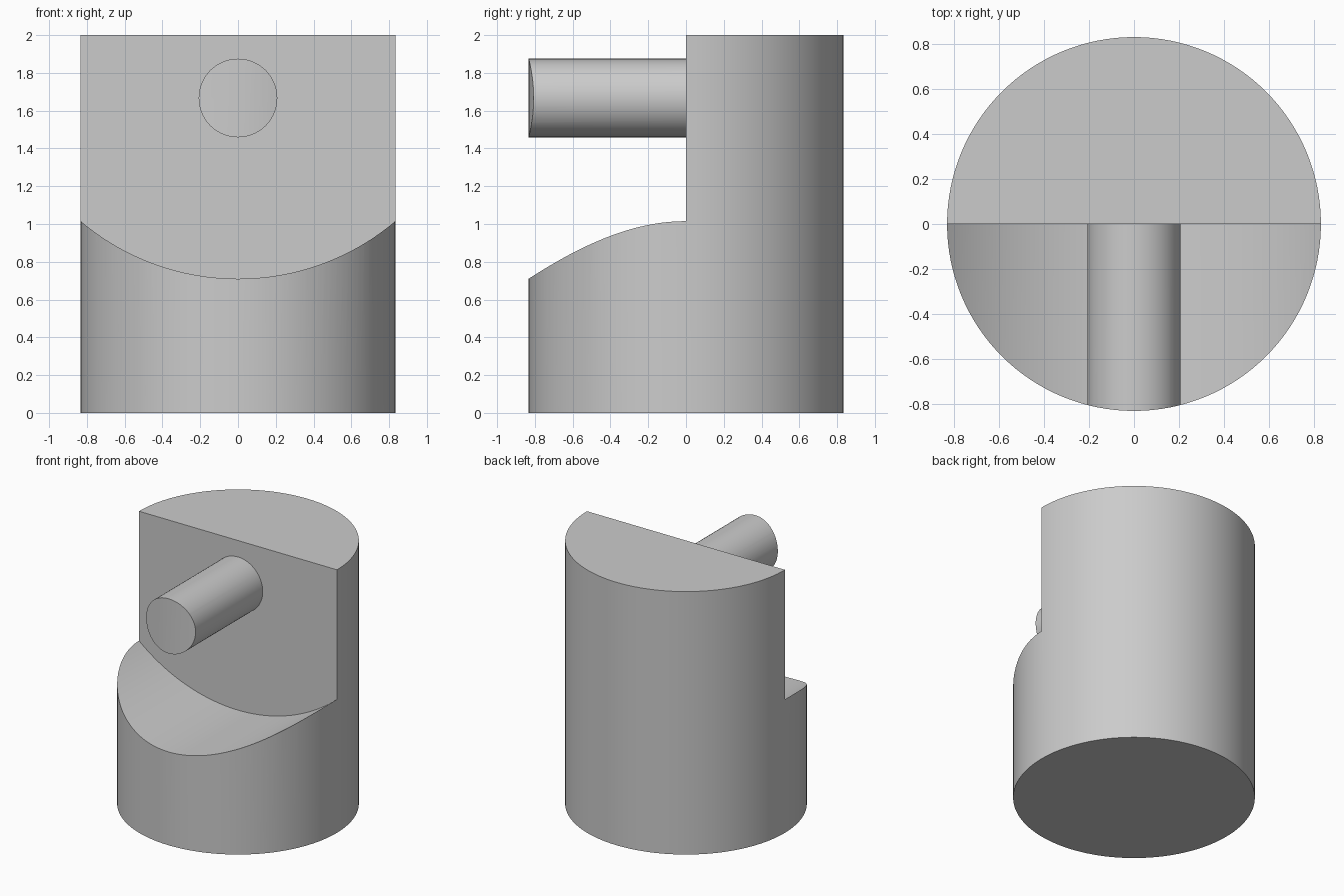
import bpy, bmesh
from math import pi, sin, cos, asin
from mathutils import Matrix

RADIUS, HEIGHT = 0.833, 2.0
TROUGH_RADIUS = 1.29
PIN_RADIUS, PIN_HEIGHT = 0.208, 1.667

if "Cube" in bpy.data.objects:
    bpy.data.objects.remove(bpy.data.objects["Cube"], do_unlink=True)

grey = bpy.data.materials.new("plain grey")
grey.use_nodes = True
colour = (0.6, 0.6, 0.6, 1)
grey.diffuse_color = colour
grey.node_tree.nodes["Principled BSDF"].inputs["Base Color"].default_value = colour


def make_object(name, bm):
    bmesh.ops.recalc_face_normals(bm, faces=bm.faces)
    mesh = bpy.data.meshes.new(name)
    bm.to_mesh(mesh)
    bm.free()
    mesh.materials.append(grey)
    obj = bpy.data.objects.new(name, mesh)
    bpy.context.collection.objects.link(obj)
    return obj


def cylinder(name, radius, depth, segments, matrix):
    bm = bmesh.new()
    bmesh.ops.create_cone(bm, cap_ends=True, segments=segments, radius1=radius,
                          radius2=radius, depth=depth, matrix=matrix)
    return make_object(name, bm)


def subtract(target, cutter):
    """Cut one solid from another, then discard the cutter."""
    cutter.hide_render = True
    mod = target.modifiers.new("cut", "BOOLEAN")
    mod.operation = "DIFFERENCE"
    mod.solver = "EXACT"
    mod.object = cutter
    bpy.context.view_layer.objects.active = target
    bpy.ops.object.modifier_apply(modifier=mod.name)
    bpy.data.objects.remove(cutter, do_unlink=True)


# Upright round body
body = cylinder("cylinder_body_with_pin", RADIUS, HEIGHT, 128,
                Matrix.Translation((0, 0, HEIGHT / 2)))

# Cutter for the front half: a block with a round underside, centred at the top
bm = bmesh.new()
half_angle = asin(0.95 / TROUGH_RADIUS)
steps = 64
profile = [(-0.95, 2.2), (0.95, 2.2)]
for i in range(steps + 1):
    a = half_angle * (1 - 2 * i / steps)
    profile.append((TROUGH_RADIUS * sin(a), HEIGHT - TROUGH_RADIUS * cos(a)))
face = bm.faces.new([bm.verts.new((x, 0, z)) for x, z in profile])
extruded = bmesh.ops.extrude_face_region(bm, geom=[face])["geom"]
bmesh.ops.translate(bm, vec=(0, -1, 0),
                    verts=[v for v in extruded if isinstance(v, bmesh.types.BMVert)])
trough = make_object("trough_cutter", bm)

# Keep the pin by boring it out of the cutter, so its end follows the body wall
pin = cylinder("pin_bore", PIN_RADIUS, 1.4, 64,
               Matrix.Translation((0, -0.5, PIN_HEIGHT)) @ Matrix.Rotation(pi / 2, 4, "X"))
subtract(trough, pin)
subtract(body, trough)

# Smooth curves, sharp edges
bpy.ops.object.select_all(action="DESELECT")
body.select_set(True)
bpy.context.view_layer.objects.active = body
bpy.ops.object.shade_smooth_by_angle(angle=pi / 6)
